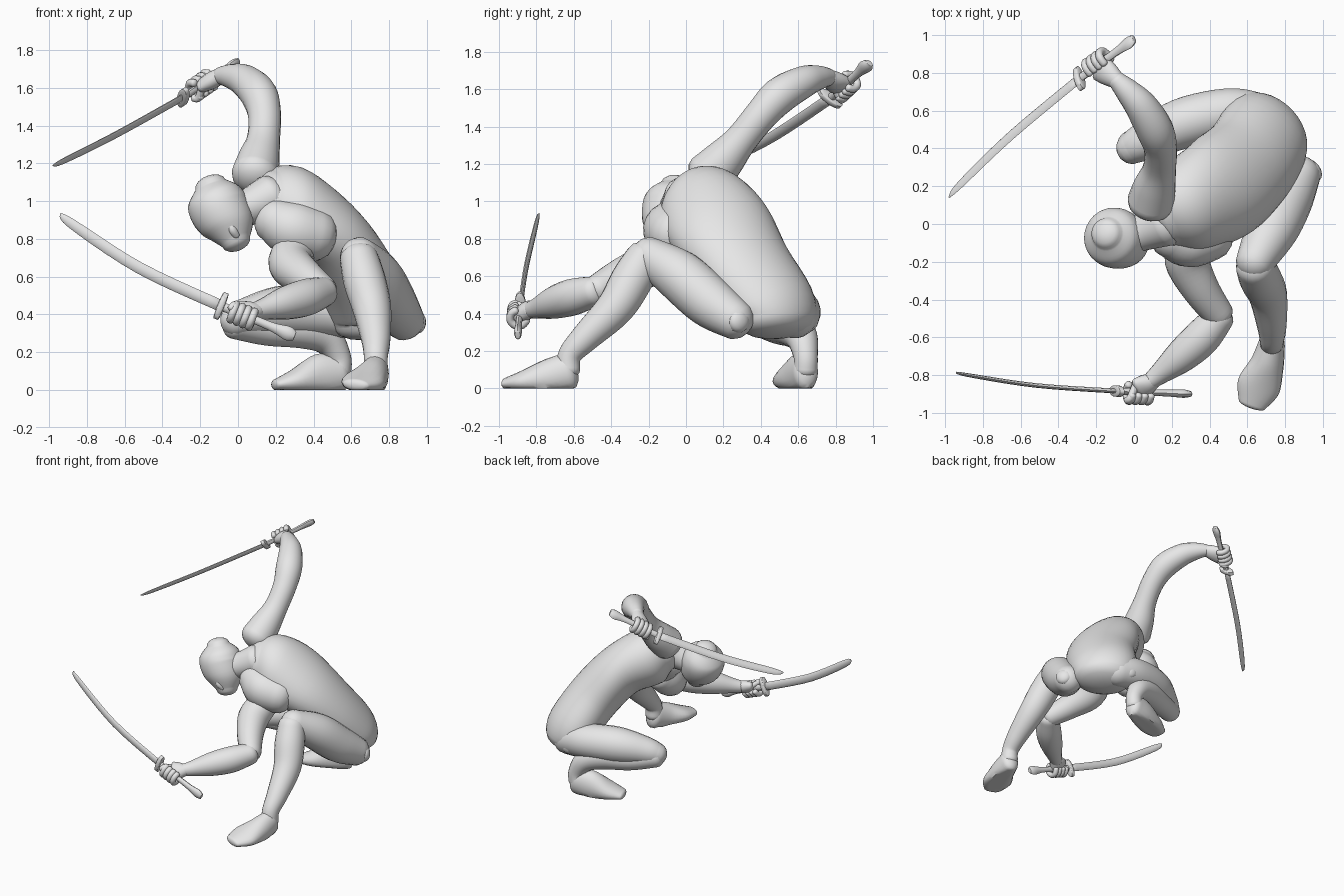
import bpy, bmesh, math
from mathutils import Vector

default_cube = bpy.data.objects.get("Cube")
if default_cube:
    bpy.data.objects.remove(default_cube, do_unlink=True)

# One plain grey material for the whole figure
grey = bpy.data.materials.new("plain grey")
grey.use_nodes = True
grey.diffuse_color = (.8, .8, .8, 1)
grey.node_tree.nodes["Principled BSDF"].inputs["Base Color"].default_value = (.8, .8, .8, 1)


def catmull(a, b, c, d, t):
    """Smooth value between b and c, applied to every component."""
    return [.5 * (2 * q + (r - p) * t + (2 * p - 5 * q + 4 * r - s) * t * t
                  + (3 * q - p - 3 * r + s) * t ** 3) for p, q, r, s in zip(a, b, c, d)]


def loft(name, stations, side=None, end_side=None, sides=20, steps=5, cap=.7):
    """Skin an oval section along stations of (x, y, z, half width[, half depth])."""
    st = [list(s) if len(s) == 5 else list(s) + [s[3]] for s in stations]
    last = len(st) - 1
    path = []
    for i in range(last):
        four = [st[max(i - 1, 0)], st[i], st[i + 1], st[min(i + 2, last)]]
        path += [catmull(*four, k / steps) for k in range(steps)]
    path.append(st[-1])
    centres = [Vector(p[:3]) for p in path]
    top = len(path) - 1
    start = Vector(side) if side else (centres[-1] - centres[0]).orthogonal()
    across = start
    rings = []
    for i, p in enumerate(path):
        along = (centres[min(i + 1, top)] - centres[max(i - 1, 0)]).normalized()
        if end_side:
            across = start.lerp(Vector(end_side), i / top)
        across = (across - along * across.dot(along)).normalized()
        rings.append((centres[i], along, across * p[3], along.cross(across) * p[4]))

    # Rounded ends
    def dome(ring, sign):
        c, along, u, v = ring
        depth = cap * min(u.length, v.length)
        return [(c + along * sign * depth * math.sin(a), along,
                 u * math.cos(a), v * math.cos(a)) for a in (.4, .8, 1.15, 1.4)]
    rings = dome(rings[0], -1)[::-1] + rings + dome(rings[-1], 1)

    bm = bmesh.new()
    loops = []
    for c, along, u, v in rings:
        loop = []
        for k in range(sides):
            a = math.tau * k / sides
            co = c + u * math.cos(a) + v * math.sin(a)
            co.z = max(co.z, 0)
            loop.append(bm.verts.new(co))
        loops.append(loop)
    for lower, upper in zip(loops, loops[1:]):
        for k in range(sides):
            j = (k + 1) % sides
            bm.faces.new((lower[k], lower[j], upper[j], upper[k]))
    bm.faces.new(loops[0][::-1])
    bm.faces.new(loops[-1])
    bmesh.ops.recalc_face_normals(bm, faces=bm.faces)
    mesh = bpy.data.meshes.new(name)
    bm.to_mesh(mesh)
    bm.free()
    mesh.materials.append(grey)
    obj = bpy.data.objects.new(name, mesh)
    bpy.context.collection.objects.link(obj)
    bpy.ops.object.select_all(action='DESELECT')
    obj.select_set(True)
    bpy.context.view_layer.objects.active = obj
    bpy.ops.object.shade_smooth_by_angle(angle=math.radians(50))


def sword(name, tip, near_tip, mid, guard, pommel, normal):
    """Curved blade, cross guard and flared handle; normal is the flat of the blade."""
    guard, pommel = Vector(guard), Vector(pommel)
    axis = (pommel - guard).normalized()
    width = Vector(normal).cross(axis)
    loft(name + "_blade", [(*guard, .031, .013), (*mid, .031, .012),
                           (*near_tip, .026, .01), (*tip, .004, .003)],
         width, sides=8, cap=.2)
    loft(name + "_guard", [(*(guard - axis * .013), .075, .03), (*(guard + axis * .013), .075, .03)],
         width, steps=1, cap=.2)
    loft(name + "_handle", [(*guard, .024, .018), (*guard.lerp(pommel, .65), .023, .018),
                            (*guard.lerp(pommel, .9), .038, .022), (*pommel, .024, .015)],
         width, sides=8, cap=.1)


def hand(name, wrist, centre, axis):
    """Palm, four curled fingers and a thumb closed around a handle."""
    wrist, centre, axis = Vector(wrist), Vector(centre), Vector(axis).normalized()
    u = wrist - centre
    u = (u - axis * u.dot(axis)).normalized()
    v = axis.cross(u)
    loft(name + "_palm", [(*wrist, .046, .042), (*wrist.lerp(centre + u * .03, .5), .064, .046),
                          (*(centre + u * .03), .074, .04)], axis)
    for i in range(4):
        base = centre + axis * (i - 1.5) * .035
        arc = [base - (u * math.cos(t) - v * math.sin(t)) * .045
               for t in (-2.2, -1.4, -.6, .3, 1.2, 1.9)]
        loft(f"{name}_finger_{i + 1}", [(*p, .021) for p in arc], axis, sides=10, steps=3)
    thumb = [centre + u * .05 - axis * .03, centre + v * .045 - axis * .06,
             centre - u * .025 + v * .035 - axis * .07]
    loft(name + "_thumb", [(*p, .02) for p in thumb], sides=10)


# Torso, twisted from the shoulder line to the hip line
loft("torso", [(.15, .02, 1.02, .16, .14), (.25, .08, .98, .245, .215), (.45, .185, .85, .29, .2),
               (.6, .315, .65, .275, .195), (.69, .46, .45, .26, .19), (.715, .485, .35, .23, .175)],
     (-.35, .6, .6), (-.7, .7, 0), sides=32, cap=.45)
loft("left_chest", [(.19, -.06, .9, .12), (.29, -.08, .85, .15), (.41, -.05, .82, .14)], cap=.8)

# Head and neck
loft("neck", [(.17, 0, 1.02, .12), (.06, -.04, .97, .1), (-.04, -.07, .94, .09)])
loft("head", [(-.145, -.05, 1.085, .085), (-.125, -.06, 1.03, .143), (-.1, -.075, .96, .16),
              (-.045, -.1, .87, .138), (-.01, -.125, .785, .078)], sides=28, cap=.6)
loft("nose", [(-.05, -.2, .89, .016), (-.03, -.202, .85, .024), (-.01, -.187, .82, .022)], sides=12)

# Raised right arm
loft("right_arm", [(.09, .12, 1.14, .125), (.11, .2, 1.22, .112), (.135, .295, 1.33, .088),
                   (.14, .4, 1.46, .088), (.11, .5, 1.565, .098), (.04, .62, 1.635, .087),
                   (-.03, .7, 1.66, .068), (-.09, .76, 1.665, .048)])
hand("right_hand", (-.09, .76, 1.665), (-.19, .85, 1.615), (.29, .21, .2))

# Lowered left arm
loft("left_upper_arm", [(.3, -.09, .74, .11), (.28, -.19, .665, .118), (.35, -.34, .6, .1),
                        (.45, -.48, .525, .08)])
loft("left_forearm", [(.455, -.49, .52, .08), (.36, -.6, .49, .098), (.25, -.7, .46, .088),
                      (.14, -.79, .43, .058), (.09, -.83, .42, .046)])
hand("left_hand", (.1, -.83, .42), (.025, -.895, .395), (.93, -.03, -.36))

# Left leg, planted in front
loft("left_thigh", [(.88, .26, .37, .11), (.81, .13, .46, .138), (.73, -.03, .6, .138),
                    (.64, -.2, .71, .102)], cap=.9)
loft("left_shin", [(.64, -.22, .7, .102), (.67, -.29, .58, .112), (.71, -.38, .43, .102),
                   (.73, -.54, .27, .078), (.73, -.62, .18, .064), (.73, -.63, .1, .065)])
loft("left_foot", [(.73, -.63, .09, .07, .1), (.705, -.74, .06, .09, .095),
                   (.66, -.86, .04, .115, .06), (.625, -.955, .028, .075, .032)], (1, 0, 0))

# Right leg, folded under the body
loft("right_thigh", [(.66, .58, .38, .115), (.5, .59, .41, .13), (.25, .53, .42, .135),
                     (.06, .44, .39, .105), (-.015, .4, .365, .085)], cap=.9)
loft("right_shin", [(-.02, .41, .35, .08), (.15, .5, .325, .09), (.34, .57, .32, .1),
                    (.47, .62, .27, .085), (.535, .64, .17, .065), (.535, .64, .1, .065)])
loft("right_foot", [(.54, .64, .09, .068, .1), (.43, .61, .075, .085, .115),
                    (.3, .56, .045, .095, .065), (.205, .53, .028, .068, .032)], (0, 1, 0))

# Round hip joints showing at the sides
loft("left_hip_joint", [(.88, .24, .36, .065), (.95, .285, .36, .062)], cap=.6)
loft("right_hip_joint", [(.58, .6, .37, .06), (.6, .67, .37, .06)], cap=.6)

# The two swords
sword("right_sword", (-.98, .14, 1.19), (-.92, .21, 1.215), (-.65, .47, 1.35),
      (-.29, .77, 1.55), (0, .98, 1.74), (.67, -.34, -.66))
sword("left_sword", (-.94, -.785, .935), (-.88, -.8, .88), (-.52, -.855, .645),
      (-.09, -.885, .445), (.3, -.9, .285), (.05, 1, .05))
